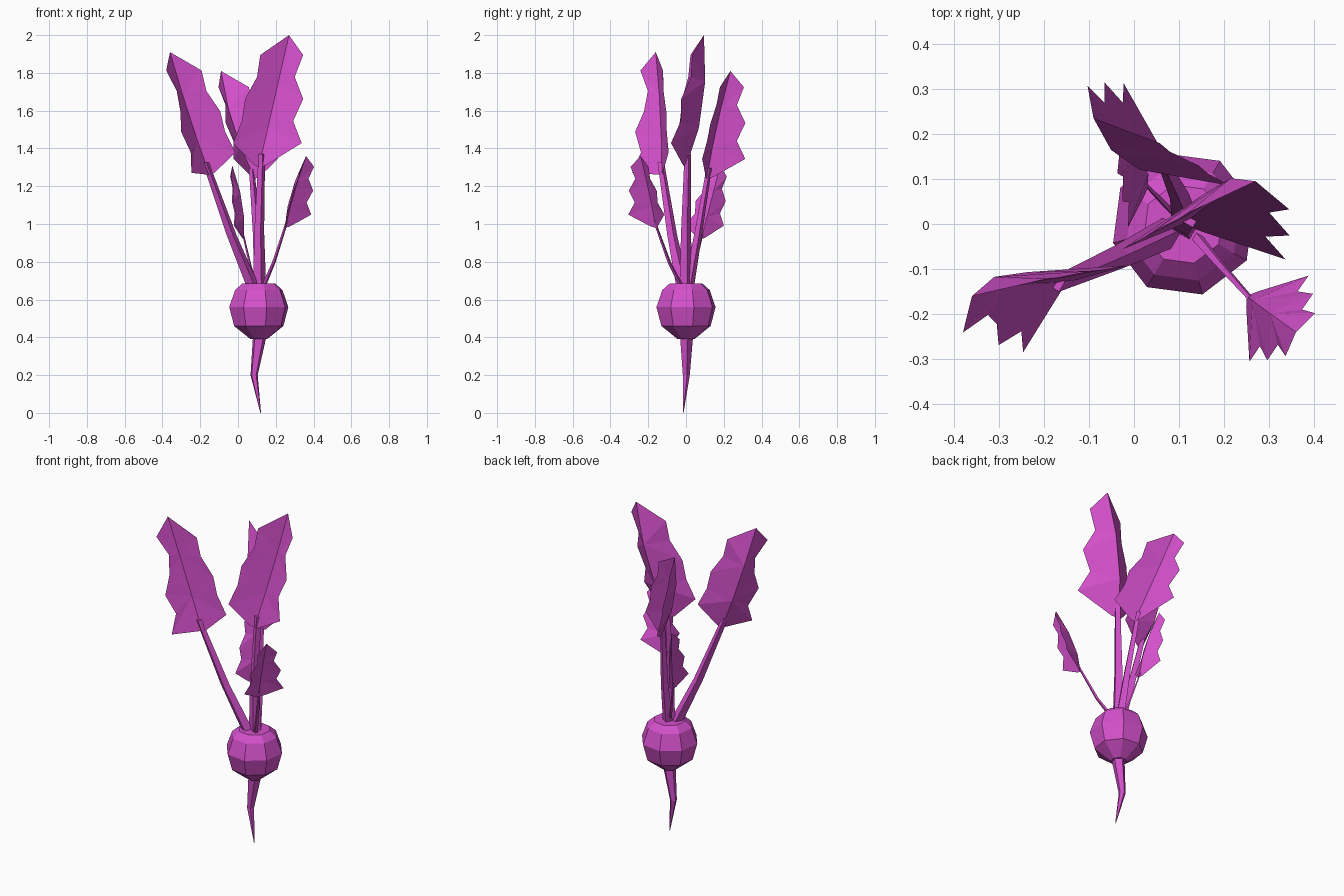
import bpy, bmesh, math
from mathutils import Vector

default = bpy.data.objects.get("Cube")
if default:
    bpy.data.objects.remove(default, do_unlink=True)

# One magenta colour for the whole plant
magenta = bpy.data.materials.new("magenta")
magenta.use_nodes = True
colour = (0.66, 0.08, 0.6, 1)
magenta.diffuse_color = colour
magenta.node_tree.nodes["Principled BSDF"].inputs["Base Color"].default_value = colour


def point(x, y, z):
    """Position given in hundredths of a unit."""
    return Vector((x, y, z)) / 100


def around(degrees):
    """Horizontal unit direction."""
    angle = math.radians(degrees)
    return Vector((math.cos(angle), math.sin(angle), 0))


def finish(bm, name):
    """Turn a bmesh into a flat-shaded object with the plant colour."""
    bmesh.ops.recalc_face_normals(bm, faces=bm.faces)
    mesh = bpy.data.meshes.new(name)
    bm.to_mesh(mesh)
    bm.free()
    mesh.materials.append(magenta)
    obj = bpy.data.objects.new(name, mesh)
    bpy.context.scene.collection.objects.link(obj)


def loft(name, sides, sections):
    """Skin horizontal polygon rings given as (centre, radius in hundredths)."""
    bm = bmesh.new()
    rings = []
    for centre, radius in sections:
        corners = [centre + around(15 + 360 * k / sides) * radius / 100 for k in range(sides)]
        rings.append([bm.verts.new(corner) for corner in corners])
    for low, high in zip(rings, rings[1:]):
        for k in range(sides):
            bm.faces.new((low[k - 1], low[k], high[k], high[k - 1]))
    bm.faces.new(rings[0])
    bm.faces.new(rings[-1])
    finish(bm, name)


def leaf(name, base, tip, halves, scale):
    """Closed folded leaf; each half is (direction, lobe reaches from base to tip)."""
    bm = bmesh.new()
    start, end = bm.verts.new(base), bm.verts.new(tip)

    # Lobed outline, evenly spaced along the rib
    outlines = []
    for degrees, lobes in halves:
        outline = [start]
        for k, reach in enumerate(lobes):
            along = base.lerp(tip, (k + 0.1) / len(lobes))
            outline.append(bm.verts.new(along + around(degrees) * reach * scale / 100))
        outlines.append(outline + [end])

    # Upper and lower skins share the outline but have separate ribs
    back = -sum((around(degrees) for degrees, lobes in halves), Vector()).normalized()
    for bulge in (0.01, 0.04):
        low, high = (bm.verts.new(base.lerp(tip, t) + back * bulge * scale) for t in (0.3, 0.65))
        rib = [start, low, low, low, high, high, end, end]
        for outline in outlines:
            for k in range(len(outline) - 1):
                for tri in ((outline[k], outline[k + 1], rib[k]), (outline[k + 1], rib[k + 1], rib[k])):
                    if len(set(tri)) == len(tri):
                        bm.faces.new(tri)
    finish(bm, name)


# Bulb and tapering root
bulb_profile = {39: 4.5, 46: 13.5, 56: 16.2, 65: 13, 68.5: 9}
loft("bulb", 8, [(point(11, 0, z), r) for z, r in bulb_profile.items()])
loft("root", 5, [(point(12, -1.5, 0), 0.2), (point(8.5, 0, 20), 2), (point(11.5, 0, 41), 3.8)])

# Lobe patterns shared by the leaves
skirt = (18, 12, 15, 9, 6, 10)
broad = (3, 18, 16, 17, 13, 14)
jagged = (4, 22, 14, 17, 9, 11)

# Leaves: base, tip, two halves with their directions, scale
leaves = {
    "tall_right": (point(-15, -13, 126), point(-36, -16, 191), ((239, skirt), (14, broad)), 1),
    "tall_centre": (point(11, 0, 130), point(27, 9.5, 200), ((204, broad), (334, jagged)), 1),
    "tall_back": (point(9, 11, 124), point(-9, 23.5, 181), ((114, jagged), (343, broad)), 0.9),
    "short_front": (point(25, -16, 98), point(36, -24, 136), ((264, jagged), (27, jagged)), 0.6),
    "short_back": (point(3, 8, 92), point(-3, 18, 131), ((253, jagged), (112, jagged)), 0.5),
}

# Each leaf gets a stem fanning out from the crown of the bulb
crown = point(11.5, 0, 66)
for name, (base, tip, halves, scale) in leaves.items():
    leaf(name + "_leaf", base, tip, halves, scale)
    spread = base - crown
    spread.z = 0
    foot = crown + spread * 0.12
    middle = foot.lerp(base, 0.5) - point(0, 0, 2)
    thick = scale ** 2
    loft(name + "_stem", 4, [(foot, 3.6 * thick), (middle, 2.7 * thick), (base.lerp(tip, 0.1), 1.8 * thick)])
